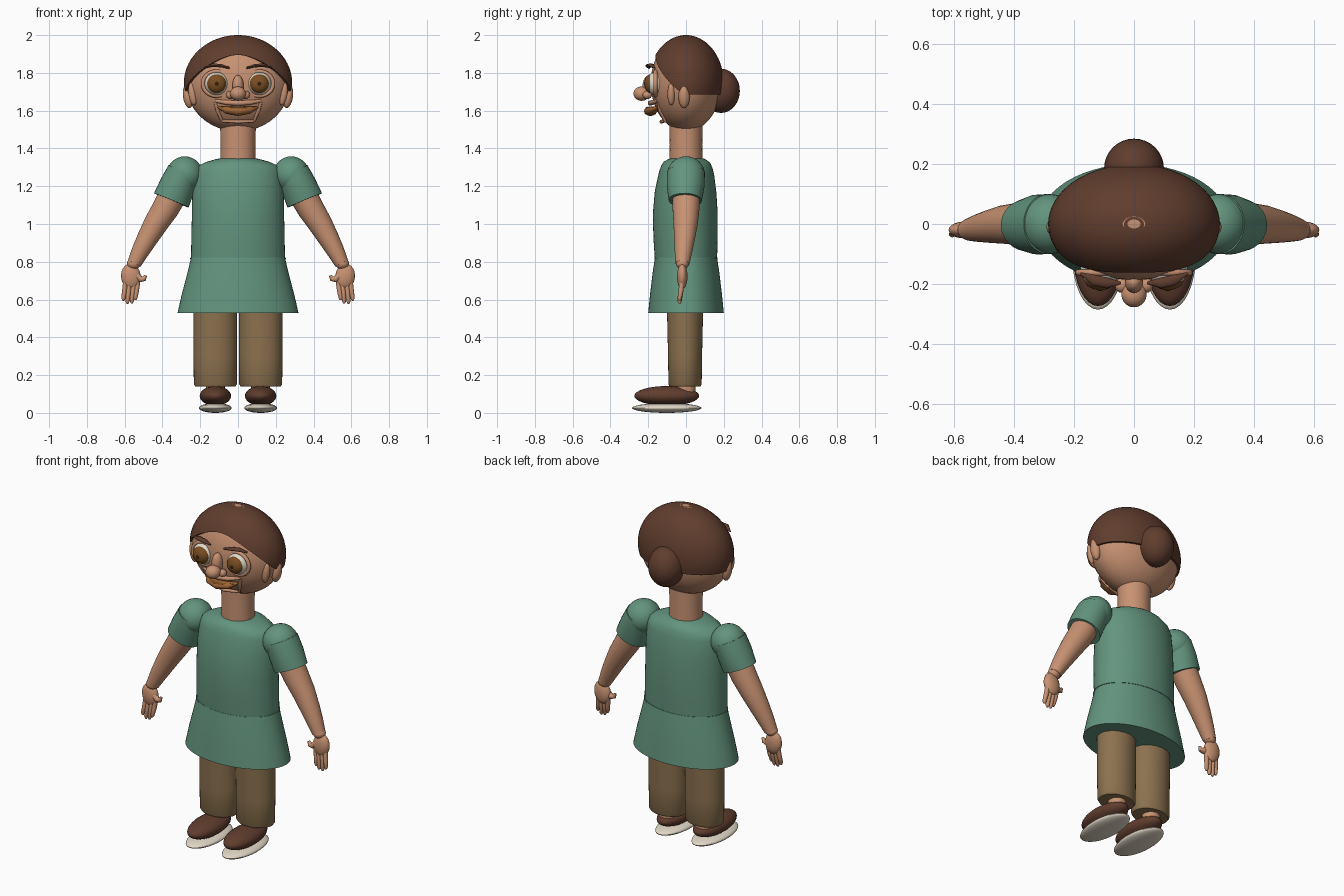
import bpy, bmesh, math
from mathutils import Vector, Matrix

if "Cube" in bpy.data.objects:
    bpy.data.objects.remove(bpy.data.objects["Cube"])


def material(name, r, g, b):
    lin = [((c / 255 + 0.055) / 1.055) ** 2.4 for c in (r, g, b)]
    m = bpy.data.materials.new(name)
    m.diffuse_color = (*lin, 1)
    m.use_nodes = True
    m.node_tree.nodes["Principled BSDF"].inputs["Base Color"].default_value = m.diffuse_color
    return m


SKIN = material("skin", 200, 146, 114)
HAIR = material("dark brown", 96, 61, 46)
SHIRT = material("green cloth", 99, 148, 126)
PANTS = material("tan cloth", 140, 114, 79)
SOLE = material("cream", 226, 216, 198)
WHITE = material("eye white", 222, 216, 200)
IRIS = material("amber brown", 122, 78, 34)
PUPIL = material("near black", 50, 30, 22)
LIPS = material("lip brown", 158, 100, 52)


def finish(name, bm, mat):
    bmesh.ops.recalc_face_normals(bm, faces=bm.faces[:])
    me = bpy.data.meshes.new(name)
    bm.to_mesh(me)
    bm.free()
    me.materials.append(mat)
    me.polygons.foreach_set("use_smooth", [True] * len(me.polygons))
    me.set_sharp_from_angle(angle=math.radians(40))
    ob = bpy.data.objects.new(name, me)
    bpy.context.collection.objects.link(ob)
    return ob


def ball(name, c, r, mat, tilt=0, segs=32):
    bm = bmesh.new()
    bmesh.ops.create_uvsphere(bm, u_segments=segs, v_segments=segs // 2, radius=1)
    bm.transform(Matrix.Translation(c) @ Matrix.Rotation(tilt, 4, 'Y') @ Matrix.Diagonal((*r, 1)))
    return finish(name, bm, mat)


def tube(name, pts, radii, mat, segs=32):
    """Loft elliptical rings along a path; each radius is (across, along y)."""
    bm = bmesh.new()
    pts = [Vector(p) for p in pts]
    rings = []
    for i, p in enumerate(pts):
        t = (pts[min(i + 1, len(pts) - 1)] - pts[max(i - 1, 0)]).normalized()
        u = Vector((0, 1, 0)).cross(t).normalized()
        v = t.cross(u)
        a, b = radii[i] if isinstance(radii[i], tuple) else (radii[i], radii[i])
        rings.append([bm.verts.new(p + u * a * math.cos(k * math.tau / segs)
                                   + v * b * math.sin(k * math.tau / segs)) for k in range(segs)])
    for r0, r1 in zip(rings, rings[1:]):
        for k in range(segs):
            bm.faces.new((r0[k], r0[k - 1], r1[k - 1], r1[k]))
    bm.faces.new(rings[0])
    bm.faces.new(rings[-1])
    return finish(name, bm, mat)


def column(name, levels, mat, x=0, segs=48):
    """Upright loft from (z, y centre, x radius, y radius) levels."""
    return tube(name, [(x, l[1], l[0]) for l in levels], [(l[2], l[3]) for l in levels], mat, segs)


def ring(name, c, major, minor, mat, squash=1):
    bm = bmesh.new()
    n, m = 32, 10
    g = [[bm.verts.new((c[0] + (major + minor * math.cos(b)) * math.cos(a),
                        c[1] + minor * math.sin(b),
                        c[2] + (major + minor * math.cos(b)) * math.sin(a) * squash))
          for b in (j * math.tau / m for j in range(m))]
         for a in (i * math.tau / n for i in range(n))]
    for i in range(n):
        for j in range(m):
            bm.faces.new((g[i][j], g[i - 1][j], g[i - 1][j - 1], g[i][j - 1]))
    return finish(name, bm, mat)


HEAD_Z = 1.745


def hair_cap():
    """Shell over the skull whose rim rises over the forehead."""
    bm = bmesh.new()
    n, rows = 64, 18
    cols = []
    for i in range(n):
        a = i * math.tau / n
        rim = 1.685 + 0.21 * max(0, math.cos(a)) ** 1.4
        end = math.acos((rim - HEAD_Z) / 0.255)
        col = []
        for j in range(rows + 2):
            s = 1 if j <= rows else 0.93
            e = 0.075 + (end - 0.075) * min(j, rows) / rows
            col.append(bm.verts.new((0.287 * s * math.sin(e) * math.sin(a),
                                     -0.2 * s * math.sin(e) * math.cos(a),
                                     HEAD_Z + 0.255 * math.cos(e))))
        cols.append(col)
    for i in range(n):
        for j in range(rows + 1):
            bm.faces.new((cols[i][j], cols[i - 1][j], cols[i - 1][j + 1], cols[i][j + 1]))
    return finish("hair_cap", bm, HAIR)


# Head, hair and neck
ball("head", (0, 0, HEAD_Z), (0.276, 0.187, 0.255), SKIN, segs=48)
hair_cap()
ball("hair_bun", (0, 0.185, 1.705), (0.1, 0.1, 0.117), HAIR)
column("neck", [(1.3, 0, .095, .088), (1.42, 0, .092, .086), (1.53, 0, .095, .088)], SKIN)

# Nose and mouth
ball("nose_bridge", (0, -0.195, 1.73), (0.03, 0.035, 0.058), SKIN)
ball("nose_tip", (0, -0.235, 1.69), (0.042, 0.043, 0.038), SKIN)
tube("upper_lip_fold", [(-.12, -.15, 1.652), (-.06, -.178, 1.643), (0, -.188, 1.64),
                        (.06, -.178, 1.643), (.12, -.15, 1.652)], [.008, .013, .014, .013, .008], SKIN, 12)
tube("mouth", [(-.105, -.15, 1.618), (-.06, -.176, 1.603), (0, -.188, 1.597), (.06, -.176, 1.603),
               (.105, -.15, 1.618)], [.005, (.02, .028), (.025, .034), (.02, .028), .005], LIPS, 16)
tube("mouth_line", [(-.09, -.172, 1.618), (-.04, -.198, 1.612), (0, -.206, 1.611), (.04, -.198, 1.612),
                    (.09, -.172, 1.618)], [.003, .008, .01, .008, .003], IRIS, 10)
tube("chin_fold", [(-.085, -.11, 1.545), (0, -.13, 1.542), (.085, -.11, 1.545)], [.007, .01, .007], SKIN, 12)

for s, side in ((-1, "left"), (1, "right")):
    # Eyes with lids, iris and pupil
    ex, ez = s * 0.113, 1.743
    ball(f"eyeball_{side}", (ex, -.15, ez), (.066, .064, .064), WHITE)
    ball(f"iris_{side}", (ex, -.186, ez), (.051, .035, .05), IRIS)
    ball(f"pupil_{side}", (ex, -.211, ez), (.016, .0125, .016), PUPIL, segs=16)
    ring(f"eyelid_{side}", (ex, -.162, ez), .073, .011, SKIN, .9)
    tube(f"eyebrow_{side}", [(s * .045, -.197, 1.826), (s * .09, -.197, 1.838), (s * .135, -.187, 1.841),
                             (s * .178, -.165, 1.826)], [.005, (.009, .018), (.009, .018), .004], HAIR, 12)
    ball(f"nostril_{side}", (s * .04, -.205, 1.683), (.024, .025, .022), SKIN, segs=16)
    tube(f"smile_fold_{side}", [(s * .122, -.148, 1.65), (s * .108, -.137, 1.6), (s * .085, -.11, 1.545)],
         [.008, .01, .007], SKIN, 12)
    # Ears
    ball(f"ear_{side}", (s * .265, -.01, 1.675), (.026, .03, .062), SKIN, s * .15)
    ball(f"ear_front_{side}", (s * .24, -.078, 1.688), (.022, .02, .06), SKIN, s * .15)

    # Puffed sleeve and arm
    ball(f"shoulder_{side}", (s * .282, 0, 1.262), (.096, .1, .096), SHIRT)
    tube(f"sleeve_{side}", [(s * .288, 0, 1.275), (s * .322, -.002, 1.2), (s * .353, -.004, 1.125)],
         [(.088, .1), (.095, .1), (.099, .088)], SHIRT)
    tube(f"arm_{side}", [(s * .33, 0, 1.18), (s * .385, 0, 1.08), (s * .436, -.002, 1.0), (s * .482, -.008, .92),
                         (s * .52, -.014, .85), (s * .55, -.019, .79)],
         [.075, .071, .064, .055, .046, .037], SKIN)

    # Hand
    ball(f"wrist_{side}", (s * .552, -.019, .79), (.037, .035, .03), SKIN, segs=20)
    ball(f"palm_{side}", (s * .567, -.02, .722), (.052, .028, .068), SKIN, s * .12, 24)
    for k, (x0, x1, tip) in enumerate(((.532, .543, .598), (.552, .562, .58), (.574, .585, .578), (.595, .607, .594))):
        tube(f"finger_{k + 1}_{side}", [(s * x0, -.022, .69), (s * (x0 + x1) / 2, -.027, .645),
             (s * x1, -.034, tip + .012), (s * x1, -.035, tip)], [.014, .013, .011, .005], SKIN, 12)
    tube(f"thumb_{side}", [(s * .54, -.024, .73), (s * .515, -.027, .706), (s * .498, -.029, .71),
                           (s * .488, -.029, .728)], [.018, .017, .014, .007], SKIN, 12)

    # Trouser leg, ankle and shoe
    lx = s * .12
    column(f"trouser_leg_{side}", [(.14, -.005, .106, .082), (.152, -.005, .114, .088), (.3, -.005, .115, .09),
                                   (.6, -.005, .115, .097)], PANTS, lx, 40)
    column(f"ankle_{side}", [(.09, 0, .05, .05), (.18, 0, .05, .05)], SKIN, lx, 24)
    ball(f"shoe_{side}", (lx, -.102, .09), (.083, .172, .052), HAIR)
    ball(f"sole_{side}", (lx, -.102, .026), (.087, .184, .026), SOLE)

# Tunic body with a flared skirt
column("tunic_top", [(1.352, .005, .05, .05), (1.345, .005, .11, .095), (1.328, .005, .17, .122),
                     (1.305, .004, .218, .135), (1.27, .003, .232, .146), (1.17, -.002, .242, .163),
                     (1.05, -.004, .244, .172), (.92, -.002, .247, .17), (.8, 0, .249, .164)][::-1], SHIRT, 0, 56)
column("skirt", [(.53, 0, .32, .2), (.63, 0, .297, .19), (.74, 0, .268, .177), (.832, 0, .246, .163)],
       SHIRT, 0, 56)
tube("waist_seam", [(0, 0, .822), (0, 0, .815)], [(.252, .167), (.254, .168)], SHIRT, 56)
